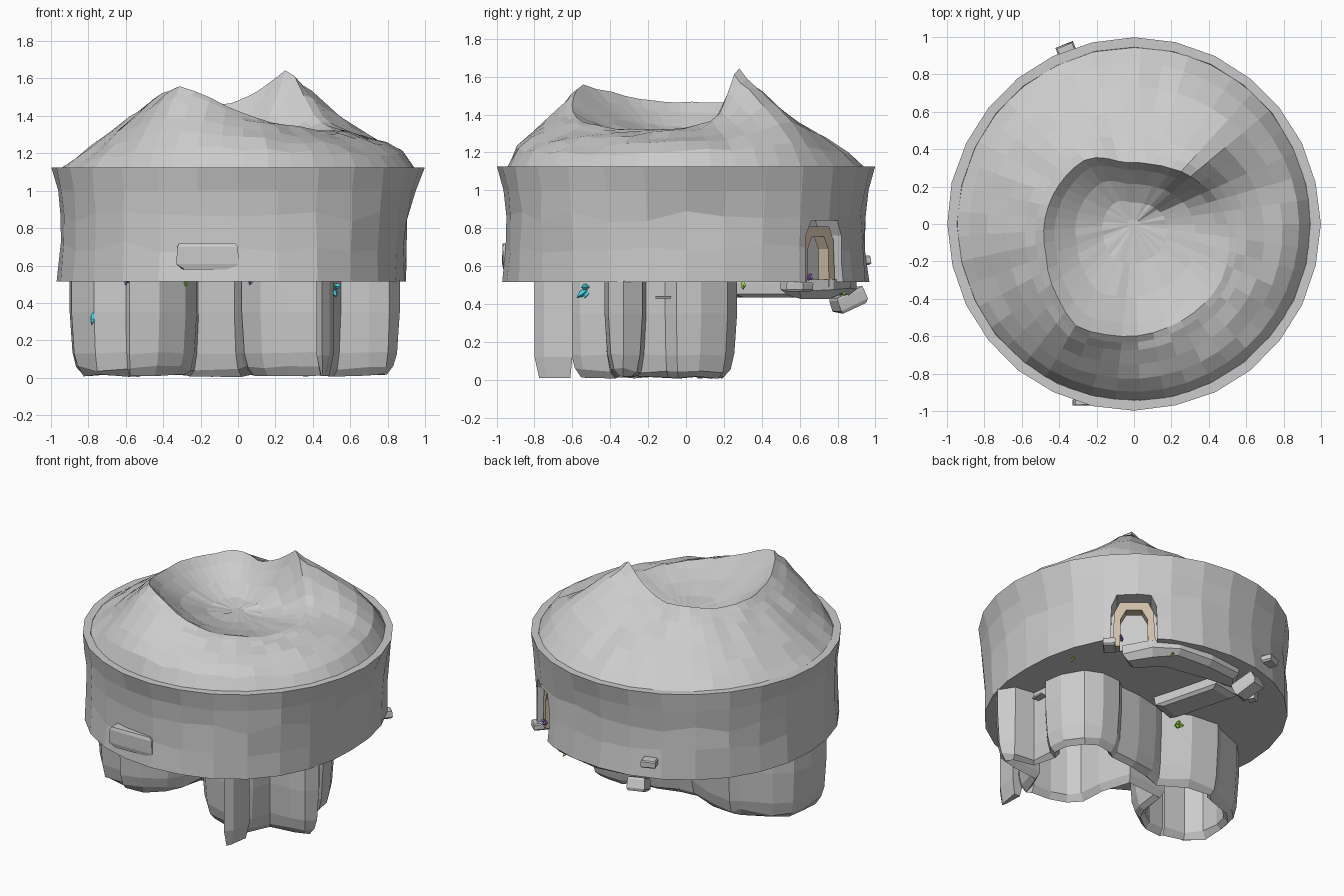
import bpy, math, random
from mathutils import Vector, Matrix

if "Cube" in bpy.data.objects:
    bpy.data.objects.remove(bpy.data.objects["Cube"])

random.seed(4)


def jit(s):
    return random.uniform(-s, s)


def make(name, verts, faces, color=None):
    me = bpy.data.meshes.new(name)
    me.from_pydata([tuple(v) for v in verts], [], faces)
    me.update()
    ob = bpy.data.objects.new(name, me)
    bpy.context.collection.objects.link(ob)
    if color:
        mat = bpy.data.materials.new(name + "_mat")
        mat.diffuse_color = (*color, 1)
        mat.use_nodes = True
        mat.node_tree.nodes["Principled BSDF"].inputs["Base Color"].default_value = mat.diffuse_color
        me.materials.append(mat)
    return ob


def loft(name, rings, color=None, cap0=True, cap1=True):
    """Skin a stack of rings (bottom to top, counter-clockwise)."""
    n = len(rings[0])
    verts = [v for r in rings for v in r]
    faces = []
    for k in range(len(rings) - 1):
        for i in range(n):
            j = (i + 1) % n
            faces.append((k*n + i, k*n + j, (k+1)*n + j, (k+1)*n + i))
    if cap0:
        faces.append(tuple(reversed(range(n))))
    if cap1:
        faces.append(tuple(range((len(rings)-1)*n, len(rings)*n)))
    return make(name, verts, faces, color)


def offset(poly, d):
    """Move a flat outline inward by d."""
    out = []
    for i, p in enumerate(poly):
        a, b = Vector(poly[i-1]), Vector(poly[(i+1) % len(poly)])
        t = (b - a).normalized()
        out.append((p[0] - t.y*d, p[1] + t.x*d))
    return out


def at_z(poly, z, s=0.0):
    return [(x, y, z + jit(s)) for x, y in poly]


def rock(name, center, size, turn=0, tilt=0):
    """Chipped block with tapered ends."""
    rings = []
    for z, k in ((-.5, .82), (-.3, 1), (.35, 1), (.5, .88)):
        rings.append([(x*k + jit(.04), y*k + jit(.04), z)
                      for x, y in ((-.5, -.5), (.5, -.5), (.5, .5), (-.5, .5))])
    ob = loft(name, rings)
    ob.data.transform(Matrix.Translation(center) @ Matrix.Rotation(math.radians(turn), 4, 'Z')
                      @ Matrix.Rotation(math.radians(tilt), 4, 'X')
                      @ Matrix.Diagonal((*size, 1)))
    return ob


# Band wall: faceted ring pinched towards the four sides, thin rim, closed floor
SEG = 28
def band_ring(r, z, pinch=0.0, east=0.0, s=.003, zs=0.0):
    pts = []
    for i in range(SEG):
        a = 2*math.pi*i/SEG
        c = math.cos(a)
        rr = r - pinch*math.cos(2*a)**2 - east*max(0, c)**4 + jit(s)
        pts.append((rr*math.cos(a), rr*math.sin(a), z + jit(zs)))
    return pts

band = loft("outer_wall", [
    band_ring(.985, .515, .015, .07), band_ring(.98, .70, .032, .045, .008, .03),
    band_ring(.978, .86, .035, .035, .008, .03), band_ring(.985, 1.0, .025, .015, .006),
    band_ring(.997, 1.125), band_ring(.945, 1.125), band_ring(.92, 1.06)])

# Doorway: recess cut in the wall, with a tan arch inside
door_m = Matrix.Rotation(math.radians(50 + 90), 4, 'Z')   # local -y points outward

def prism(name, outline, r0, r1, color=None):
    ob = loft(name, [[(x, -r0, z) for x, z in outline], [(x, -r1, z) for x, z in outline]], color)
    ob.data.transform(door_m)
    return ob

cutter = prism("door_cutter", [(-.15, .45), (.15, .45), (.145, .76), (.11, .84), (-.11, .84), (-.145, .76)], .80, 1.1)
cutter.hide_render = True
mod = band.modifiers.new("door", 'BOOLEAN')
mod.object, mod.operation, mod.solver = cutter, 'DIFFERENCE', 'EXACT'
bpy.context.view_layer.objects.active = band
bpy.ops.object.modifier_apply(modifier="door")
bpy.data.objects.remove(cutter)

tan = (.62, .52, .38)
prism("door_arch", [(-.14, .49), (-.09, .49), (-.085, .69), (-.05, .755), (.05, .755), (.085, .69),
                    (.09, .49), (.14, .49), (.125, .74), (.09, .81), (-.09, .81), (-.125, .74)], .84, .91, tan)

# Mountain: crater rim as (angle, rim radius, rim height, slope power)
RIM = [(0, .50, 1.33, .45), (22, .45, 1.38, .5), (36, .40, 1.56, .62), (44, .39, 1.66, .72), (54, .36, 1.61, .8),
       (75, .33, 1.52, .85), (100, .33, 1.46, .8), (125, .43, 1.49, .95), (150, .45, 1.46, 1), (200, .50, 1.47, 1.05),
       (225, .57, 1.52, .9), (241, .63, 1.56, .75), (256, .61, 1.50, .62), (270, .60, 1.42, .55),
       (290, .58, 1.36, .5), (325, .56, 1.32, .5), (360, .50, 1.33, .45)]

def rim_at(deg):
    for p, q in zip(RIM, RIM[1:]):
        if p[0] <= deg <= q[0]:
            t = (deg - p[0])/(q[0] - p[0])
            return [u + (v - u)*t for u, v in zip(p[1:], q[1:])]

N = 45
FLOOR = 1.26
rings = []
for t in (1.06, 1, .86, .66, .44, .22, .1, 0, -.12, -.35, -.65, -.93):
    ring = []
    for i in range(N):
        deg = 360*i/N
        R, H, p = rim_at(deg)
        if t >= 0:                       # outer slope
            r = R + (.945 - R)*min(t, 1)
            z = 1.12 + (H - 1.12)*max(0, 1 - t)**p if t <= 1 else 1.04
        else:                            # crater bowl
            u = 1 + t
            r, z = R*u, FLOOR + (H - FLOOR)*u**2.3
        s = .012 if 0 < t < 1 else .004
        a = math.radians(deg)
        ring.append((r*math.cos(a), r*math.sin(a), z + jit(s)))
    rings.append(ring)
loft("crater_mountain", rings, cap0=False)

# Legs: one winding hollow outline with rounded feet
PAW = [(-.90, -.12), (-.89, -.30), (-.77, -.44), (-.60, -.47), (-.58, -.50), (-.42, -.48), (-.28, -.38),
       (-.22, -.26), (-.21, -.10), (-.02, -.08), (.0, -.24), (.02, -.43), (.12, -.54), (.26, -.59),
       (.40, -.60), (.46, -.62), (.51, -.56), (.55, -.43), (.70, -.43), (.81, -.41), (.865, -.33),
       (.80, -.23), (.66, -.21), (.65, -.11), (.70, -.05), (.68, .08), (.60, .22), (.48, .27), (.34, .26),
       (.28, .21), (.12, .20), (-.05, .16), (-.12, .13), (-.30, .22), (-.50, .24), (-.56, .20),
       (-.76, .12), (-.86, .02)]
loft("legs", [at_z(offset(PAW, .10), .50), at_z(offset(PAW, .10), .05, .01),
              at_z(offset(PAW, .07), .012, .008), at_z(offset(PAW, .035), .05, .015),
              at_z(offset(PAW, .015), .13, .01), at_z(PAW, .35), at_z(PAW, .52)], cap1=False)

# Thin front fin
FIN = [(.42, -.60), (.42, -.74), (.45, -.80), (.49, -.75), (.51, -.60)]
loft("front_fin", [at_z(offset(FIN, .025), .01), at_z(FIN, .12), at_z(FIN, .52)])

# Rocky ledge under the back of the wall
LEDGE = [(.60, .60), (.50, .78), (.34, .87), (.10, .90), (-.15, .87), (-.22, .72), (.05, .70), (.30, .64), (.45, .50)]
loft("back_ledge", [at_z(offset(LEDGE, .04), .44, .015), at_z(LEDGE, .475, .01), at_z(LEDGE, .53)])
rock("ledge_spur", (-.12, .46, .48), (.20, .50, .09), 15)

# Loose blocks on the wall and beneath it
rock("front_block", (-.16, -.925, .65), (.33, .09, .14), 1)
rock("back_block", (-.36, .92, .63), (.10, .08, .05), 22)
rock("hanging_block", (-.23, .86, .42), (.12, .17, .09), 20, 24)
rock("hanging_chip", (-.40, .70, .49), (.06, .06, .08), 30)
rock("ledge_chip", (.71, .60, .49), (.08, .12, .05), 138)
rock("side_chip", (.69, -.12, .435), (.05, .08, .015))

# Small crystal clusters
CYAN, GREEN, PURPLE = (.05, .6, .68), (.3, .65, .05), (.35, .15, .6)
def crystals(name, loc, size, color, out):
    verts, faces = [], []
    for k in (-1, 0, 1):
        d = (Vector(out).normalized() + Vector((jit(.3), jit(.3), .5*k))).normalized()
        q = d.to_track_quat('Z', 'Y').to_matrix()
        b = len(verts)
        ln = size*(1 - .25*abs(k))
        for h, w in ((0, .12), (.7, .17)):
            for i in range(4):
                a = math.pi*i/2
                verts.append(Vector(loc) + q @ Vector((w*size*math.cos(a), w*size*math.sin(a), h*ln)))
        verts.append(Vector(loc) + d*ln)
        for i in range(4):
            j = (i + 1) % 4
            faces += [(b+i, b+j, b+4+j, b+4+i), (b+4+i, b+4+j, b+8)]
        faces.append((b+3, b+2, b+1, b))
    make(name, verts, faces, color)

crystals("cyan_crystal_left", (-.77, -.43, .35), .07, CYAN, (-.3, -.4, -.9))
crystals("cyan_crystal_right", (.50, -.50, .49), .10, CYAN, (.25, -.8, -.5))
crystals("green_crystal_front", (-.28, -.50, .53), .05, GREEN, (0, -.4, -1))
crystals("green_crystal_side", (.76, .30, .52), .05, GREEN, (.3, .3, -1))
crystals("green_crystal_back", (-.20, .18, .42), .08, GREEN, (0, 1, -.4))
crystals("green_crystal_ledge", (.36, .80, .48), .06, GREEN, (.3, .6, -.6))
crystals("purple_crystal_left", (-.60, -.55, .53), .04, PURPLE, (0, -.3, -1))
crystals("purple_crystal_front", (.07, -.62, .53), .04, PURPLE, (0, -.3, -1))
crystals("purple_crystal_door", (.64, .64, .53), .05, PURPLE, (.5, .5, .6))
